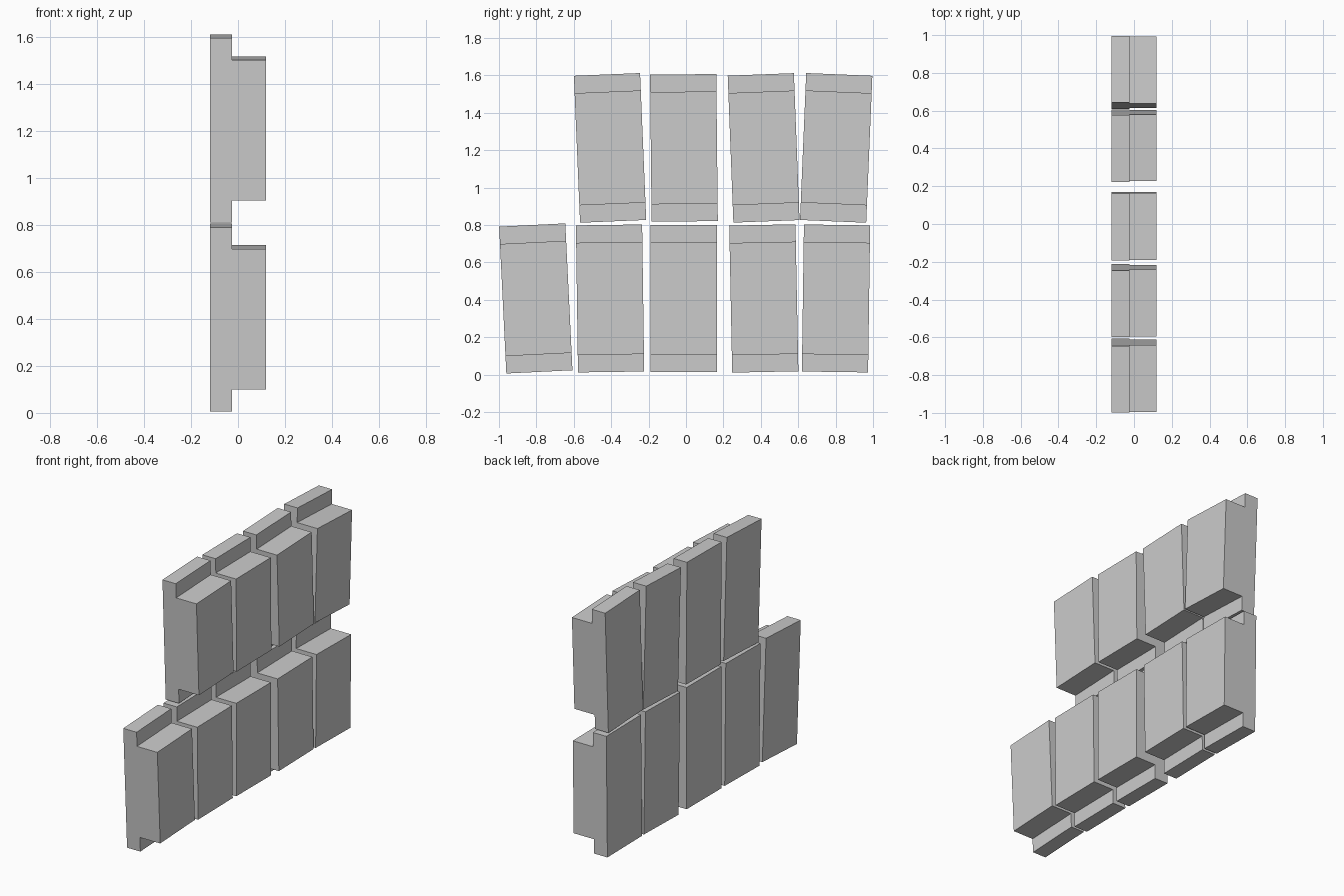
import bpy
import bmesh
from math import radians

if "Cube" in bpy.data.objects:
    bpy.data.objects.remove(bpy.data.objects["Cube"])

WIDTH = 0.354
# Stepped side profile (x, z): tall backing strip, shorter thick face
PROFILE = [(-0.12, -0.393), (-0.025, -0.393), (-0.025, -0.30), (0.12, -0.30),
           (0.12, 0.30), (-0.025, 0.30), (-0.025, 0.393), (-0.12, 0.393)]


def block_mesh():
    bm = bmesh.new()
    face = bm.faces.new([bm.verts.new((x, -WIDTH / 2, z)) for x, z in PROFILE])
    out = bmesh.ops.extrude_face_region(bm, geom=[face])
    verts = [g for g in out["geom"] if isinstance(g, bmesh.types.BMVert)]
    bmesh.ops.translate(bm, verts=verts, vec=(0, WIDTH, 0))
    bmesh.ops.recalc_face_normals(bm, faces=bm.faces)
    mesh = bpy.data.meshes.new("stepped_block")
    bm.to_mesh(mesh)
    bm.free()
    return mesh


# Each row: centre height, then (y position, tilt in degrees) per block
ROWS = {
    "lower_block": (0.407, [(-0.803, 2.8), (-0.406, 0.8), (-0.012, 0.0),
                            (0.416, 1.15), (0.802, -0.8)]),
    "upper_block": (1.212, [(-0.406, 2.4), (-0.011, 0.6),
                            (0.415, 2.2), (0.803, -2.4)]),
}

mesh = block_mesh()
for name, (z, blocks) in ROWS.items():
    for i, (y, tilt) in enumerate(blocks, 1):
        ob = bpy.data.objects.new(f"{name}_{i}", mesh)
        ob.location = (0, y, z)
        ob.rotation_euler.x = radians(tilt)
        bpy.context.collection.objects.link(ob)
